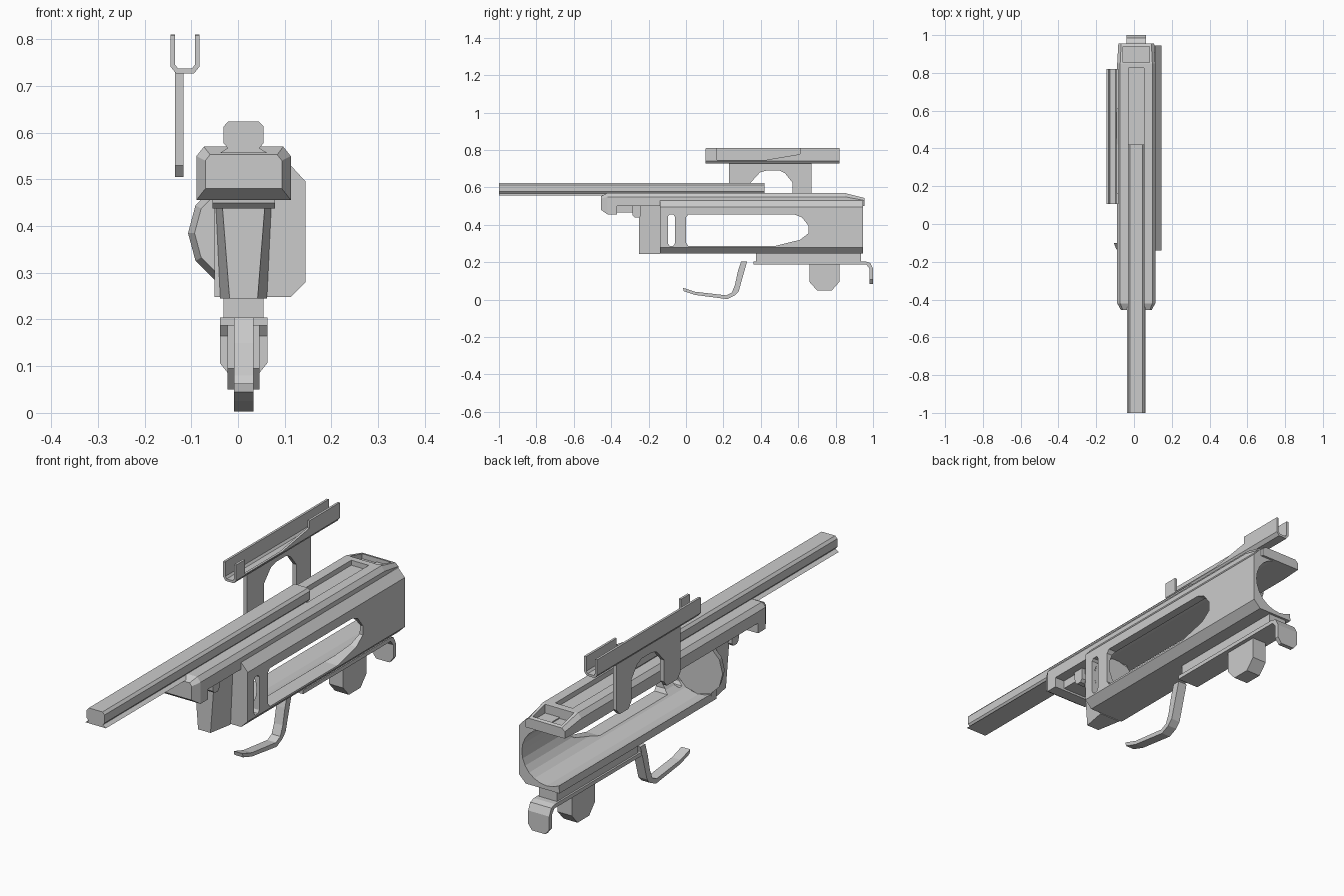
import bpy, bmesh
from math import sin, cos, radians

CX = 0.012            # centre line of the mechanism
BORE = (CX, 0.385)    # bore axis (x, z)


def loft(name, rings):
    """Skin matching closed rings of 3D points and cap both ends."""
    bm = bmesh.new()
    vs = [[bm.verts.new(p) for p in r] for r in rings]
    n = len(vs[0])
    for a, b in zip(vs, vs[1:]):
        for i in range(n):
            j = (i + 1) % n
            bm.faces.new((a[i], a[j], b[j], b[i]))
    bm.faces.new(vs[0][::-1])
    bm.faces.new(vs[-1])
    bmesh.ops.recalc_face_normals(bm, faces=bm.faces)
    me = bpy.data.meshes.new(name)
    bm.to_mesh(me)
    bm.free()
    ob = bpy.data.objects.new(name, me)
    bpy.context.collection.objects.link(ob)
    return ob


def along_y(name, pts, y0, y1):
    return loft(name, [[(x, y, z) for x, z in pts] for y in (y0, y1)])


def along_x(name, pts, x0, x1):
    return loft(name, [[(x, y, z) for y, z in pts] for x in (x0, x1)])


def box(name, x0, x1, y0, y1, z0, z1):
    return along_y(name, [(x0, z0), (x1, z0), (x1, z1), (x0, z1)], y0, y1)


def cut(ob, cutter):
    cutter.hide_render = True
    m = ob.modifiers.new("cut", 'BOOLEAN')
    m.operation, m.solver, m.object = 'DIFFERENCE', 'EXACT', cutter
    bpy.context.view_layer.objects.active = ob
    bpy.ops.object.modifier_apply(modifier=m.name)
    bpy.data.objects.remove(cutter)


def mirror_pts(half):
    """Complete a (half width, z) outline about the centre line."""
    return [(CX + w, z) for w, z in half] + [(CX - w, z) for w, z in reversed(half)]


def circle(r, a0, a1, step):
    return [(BORE[0] + r * cos(radians(a)), BORE[1] + r * sin(radians(a)))
            for a in range(a0, a1 + 1, step)]


# long top rail with dovetail foot
rail = mirror_pts([(0.05, 0.557), (0.034, 0.567), (0.043, 0.578), (0.043, 0.613), (0.033, 0.624)])
along_y("top_rail", rail, -1.0, 0.42)

# upper block: front head with chamfered nose, then the long cover sloping at the rear
def hexa(w, z0, z1, wt, z2):
    return mirror_pts([(w, z0), (w, z1), (wt, z2)])

def rings(secs):
    return [[(x, y, z) for x, z in pts] for y, pts in secs]

loft("upper_head", rings([(-0.454, hexa(0.082, 0.48, 0.54, 0.072, 0.553)),
                          (-0.42, hexa(0.101, 0.456, 0.55, 0.085, 0.57)),
                          (-0.37, hexa(0.101, 0.456, 0.55, 0.085, 0.57))]))
cover = loft("upper_cover", rings([(-0.37, hexa(0.101, 0.5, 0.55, 0.085, 0.57)),
                                   (0.85, hexa(0.101, 0.5, 0.55, 0.085, 0.57)),
                                   (0.955, hexa(0.095, 0.5, 0.53, 0.08, 0.543))]))
cut(cover, box("groove_cutter", -0.03, 0.054, 0.40, 0.825, 0.548, 0.7))
cut(cover, box("tray_cutter", CX - 0.07, CX + 0.07, 0.855, 0.94, 0.525, 0.7))

# lugs under the front of the cover
box("front_lug", CX - 0.055, CX + 0.055, -0.37, -0.28, 0.465, 0.5)
along_x("front_catch", [(-0.29, 0.5), (-0.285, 0.45), (-0.272, 0.438), (-0.25, 0.438),
                        (-0.24, 0.45), (-0.24, 0.5)], CX - 0.067, CX + 0.067)

# receiver: C-shaped shell open on the left, with windows in its right wall
wall = [(-0.05, 0.248), (0.113, 0.248), (0.145, 0.28), (0.145, 0.495), (0.113, 0.53)]
shell = along_y("receiver_shell",
                wall + [(CX, 0.53)] + circle(0.12, 240, 450, 15)[::-1], -0.105, 0.945)
window = [(0.0, 0.305), (0.012, 0.288), (0.48, 0.288), (0.61, 0.32), (0.655, 0.355),
          (0.655, 0.395), (0.62, 0.44), (0.58, 0.455), (0.012, 0.455), (0.0, 0.44)]
cut(shell, along_x("window_cutter", window, 0.05, 0.3))
slot = [(-0.096, 0.30), (-0.088, 0.288), (-0.068, 0.288), (-0.06, 0.30),
        (-0.06, 0.445), (-0.068, 0.455), (-0.088, 0.455), (-0.096, 0.445)]
cut(shell, along_x("slot_cutter", slot, 0.05, 0.3))

# front wall, bore disc and tapered nose block
along_y("receiver_front_wall", wall + [(-0.05, 0.53)], -0.14, -0.105)
loft("bore_disc", rings([(-0.135, circle(0.105, 0, 330, 30)),
                         (-0.10, circle(0.119, 0, 330, 30))]))
nose = mirror_pts([(0.03, 0.245), (0.05, 0.5)])
nose_back = mirror_pts([(0.05, 0.245), (0.062, 0.5)])
loft("nose_block", rings([(-0.25, nose), (-0.14, nose_back)]))

# lower mount: spacer, plate bending into a rear tongue, and stop block
box("lower_spacer", CX - 0.043, CX + 0.043, 0.375, 0.935, 0.2, 0.25)
along_x("lower_plate", [(0.36, 0.187), (0.36, 0.204), (0.96, 0.204), (0.985, 0.196), (1.0, 0.165),
                        (0.982, 0.165), (0.965, 0.187)], CX - 0.051, CX + 0.051)
along_y("rear_tongue", mirror_pts([(0.032, 0.083), (0.051, 0.107), (0.051, 0.165)]), 0.982, 1.0)
along_x("stop_block", [(0.66, 0.19), (0.66, 0.095), (0.70, 0.05), (0.78, 0.05), (0.82, 0.095),
                       (0.82, 0.19)], CX - 0.034, CX + 0.034)

# curved trigger lever
along_x("trigger_lever", [(0.294, 0.204), (0.327, 0.204), (0.30, 0.11), (0.282, 0.045), (0.26, 0.022),
                          (0.22, 0.003), (0.05, 0.025), (-0.012, 0.045), (-0.016, 0.063),
                          (0.05, 0.042), (0.215, 0.023), (0.245, 0.038), (0.262, 0.08),
                          (0.277, 0.15)], CX - 0.021, CX + 0.021)

# side bracket: arched plate with two legs
along_x("side_bracket", [(0.23, 0.73), (0.23, 0.53), (0.25, 0.505), (0.325, 0.505), (0.345, 0.53),
                         (0.345, 0.625), (0.395, 0.68), (0.43, 0.69), (0.50, 0.69), (0.53, 0.675),
                         (0.57, 0.625), (0.57, 0.53), (0.59, 0.505), (0.65, 0.505), (0.672, 0.53),
                         (0.672, 0.73)], -0.135, -0.117)

# U-shaped channel on the bracket, right wall partly cut away with a ramp
channel = along_y("side_channel",
                  [(-0.145, 0.81), (-0.145, 0.742), (-0.133, 0.727), (-0.094, 0.727), (-0.082, 0.742),
                   (-0.082, 0.81), (-0.092, 0.81), (-0.092, 0.746), (-0.099, 0.737),
                   (-0.128, 0.737), (-0.135, 0.746), (-0.135, 0.81)], 0.105, 0.82)
cut(channel, along_x("ramp_cutter", [(0.165, 0.9), (0.165, 0.746), (0.42, 0.746), (0.61, 0.778),
                                     (0.61, 0.9)], -0.105, -0.05))
cut(channel, along_x("corner_cutter", [(0.09, 0.793), (0.09, 0.83), (0.127, 0.83)], -0.2, -0.05))
